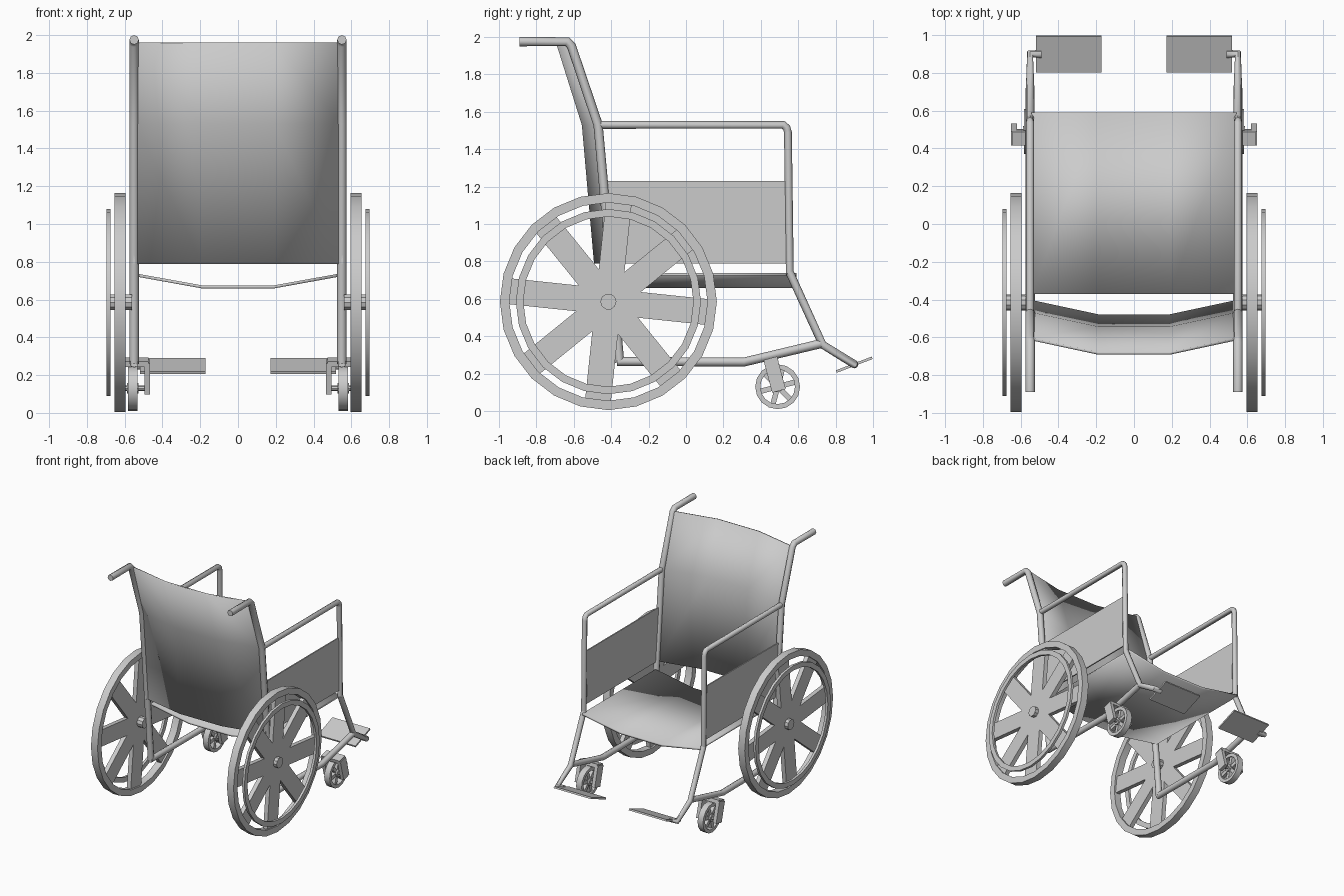
import bpy, bmesh, math
from mathutils import Matrix, Vector

if "Cube" in bpy.data.objects:
    bpy.data.objects.remove(bpy.data.objects["Cube"])


def finish(name, mesh, mirror=True, angle=32):
    for p in mesh.polygons:
        p.use_smooth = True
    mesh.set_sharp_from_angle(angle=math.radians(angle))
    ob = bpy.data.objects.new(name, mesh)
    bpy.context.collection.objects.link(ob)
    if mirror:
        ob.modifiers.new("Mirror", "MIRROR").use_mirror_merge = False
    return ob


def from_bmesh(name, bm, mirror=True):
    bmesh.ops.recalc_face_normals(bm, faces=bm.faces)
    mesh = bpy.data.meshes.new(name)
    bm.to_mesh(mesh)
    bm.free()
    return finish(name, mesh, mirror)


def tube(name, points, r):
    cu = bpy.data.curves.new(name, "CURVE")
    cu.dimensions = "3D"
    cu.bevel_depth = r
    cu.bevel_resolution = 2
    cu.use_fill_caps = True
    sp = cu.splines.new("POLY")
    sp.points.add(len(points) - 1)
    for p, co in zip(sp.points, points):
        p.co = (*co, 1)
    tmp = bpy.data.objects.new(name + "_path", cu)
    bpy.context.collection.objects.link(tmp)
    bpy.context.view_layer.update()
    mesh = bpy.data.meshes.new_from_object(
        tmp.evaluated_get(bpy.context.evaluated_depsgraph_get()))
    bpy.data.objects.remove(tmp)
    return finish(name, mesh, angle=50)


def add_box(bm, center, size, rot=0):
    m = (Matrix.Translation(center) @ Matrix.Rotation(rot, 4, "X")
         @ Matrix.Diagonal((*size, 1)))
    bmesh.ops.create_cube(bm, size=1, matrix=m)


def add_ring(bm, x0, x1, r0, r1, n, y, z):
    # closed ring around the x axis
    loops = []
    for i in range(n):
        a = 2 * math.pi * i / n
        loops.append([bm.verts.new((x, y + r * math.cos(a), z + r * math.sin(a)))
                      for x, r in ((x0, r0), (x1, r0), (x1, r1), (x0, r1))])
    for i in range(n):
        a, b = loops[i], loops[(i + 1) % n]
        for k in range(4):
            j = (k + 1) % 4
            bm.faces.new((a[k], a[j], b[j], b[k]))


def add_disc(bm, x0, x1, r, n, y, z):
    m = Matrix.Translation(((x0 + x1) / 2, y, z)) @ Matrix.Rotation(math.pi / 2, 4, "Y")
    bmesh.ops.create_cone(bm, cap_ends=True, segments=n, radius1=r, radius2=r,
                          depth=x1 - x0, matrix=m)


def sheet(name, rows, thickness):
    # fabric sheet: each row is four points across the chair
    bm = bmesh.new()
    grid = [[bm.verts.new(p) for p in row] for row in rows]
    for a, b in zip(grid, grid[1:]):
        for i in range(3):
            bm.faces.new((a[i], a[i + 1], b[i + 1], b[i]))
    ob = from_bmesh(name, bm, mirror=False)
    mod = ob.modifiers.new("Solidify", "SOLIDIFY")
    mod.thickness = thickness
    mod.offset = 0


X = 0.55
side = lambda pts: [(X, y, z) for y, z in pts]

# tubular frame
tube("back_post", side([(-0.89, 1.975), (-0.635, 1.975), (-0.612, 1.95), (-0.47, 1.53),
                        (-0.355, 0.26)]), 0.025)
tube("arm_rest", side([(-0.47, 1.53), (0.52, 1.53), (0.538, 1.515), (0.545, 1.49),
                       (0.555, 0.735)]), 0.021)
tube("lower_rail", side([(-0.37, 0.265), (0.31, 0.262), (0.72, 0.36)]), 0.024)
tube("front_leg", side([(0.555, 0.74), (0.73, 0.355), (0.9, 0.25)])
     + [(0.49, 0.9, 0.25)], 0.022)

# seat and backrest fabric
xs = (-0.54, -0.19, 0.19, 0.54)
sheet("seat", [[(x, y, 0.73 if abs(x) > 0.3 else 0.667) for x in xs]
               for y in (-0.37, 0.59)], 0.016)
sheet("backrest", [[(x, y - (0 if abs(x) > 0.3 else 0.075), z) for x in xs]
                   for y, z in ((-0.61, 1.96), (-0.475, 1.53), (-0.41, 0.79))], 0.014)

# side panels
bm = bmesh.new()
add_box(bm, (X, 0.06, 1.01), (0.01, 0.98, 0.44))
from_bmesh("side_panel", bm)

# foot plates
bm = bmesh.new()
add_box(bm, (0.345, 0.9, 0.248), (0.345, 0.205, 0.014), math.radians(21))
from_bmesh("foot_plate", bm)

# large wheels
WY, WZ, WR = -0.415, 0.585, 0.58
bm = bmesh.new()
add_ring(bm, 0.595, 0.655, 0.53, WR, 24, WY, WZ)
from_bmesh("wheel_rim", bm)
bm = bmesh.new()
for k in range(4):
    add_box(bm, (0.627, WY, WZ), (0.036, 1.1, 0.138), math.radians(-6 + 45 * k))
from_bmesh("wheel_spokes", bm)
bm = bmesh.new()
add_ring(bm, 0.675, 0.695, 0.455, 0.495, 24, WY, WZ)
from_bmesh("hand_rim", bm)
bm = bmesh.new()
add_disc(bm, 0.56, 0.675, 0.043, 10, WY, WZ)
from_bmesh("wheel_hub", bm)

# small front casters
CY, CZ, CX = 0.49, 0.13, 0.558
bm = bmesh.new()
add_ring(bm, CX - 0.025, CX + 0.025, 0.093, 0.12, 16, CY, CZ)
for k in range(3):
    add_box(bm, (CX, CY, CZ), (0.03, 0.2, 0.028), math.radians(15 + 60 * k))
add_disc(bm, CX - 0.03, CX + 0.03, 0.03, 10, CY, CZ)
from_bmesh("caster_wheel", bm)

# caster fork: inverted U leaning forward, with axle
bm = bmesh.new()
lean = math.radians(15)
for s in (-1, 1):
    add_box(bm, (CX + s * 0.077, 0.475, 0.19), (0.03, 0.075, 0.17), lean)
add_box(bm, (CX, 0.455, 0.268), (0.17, 0.075, 0.03), lean)
add_disc(bm, CX - 0.085, CX + 0.085, 0.014, 8, CY, CZ)
from_bmesh("caster_fork", bm)
